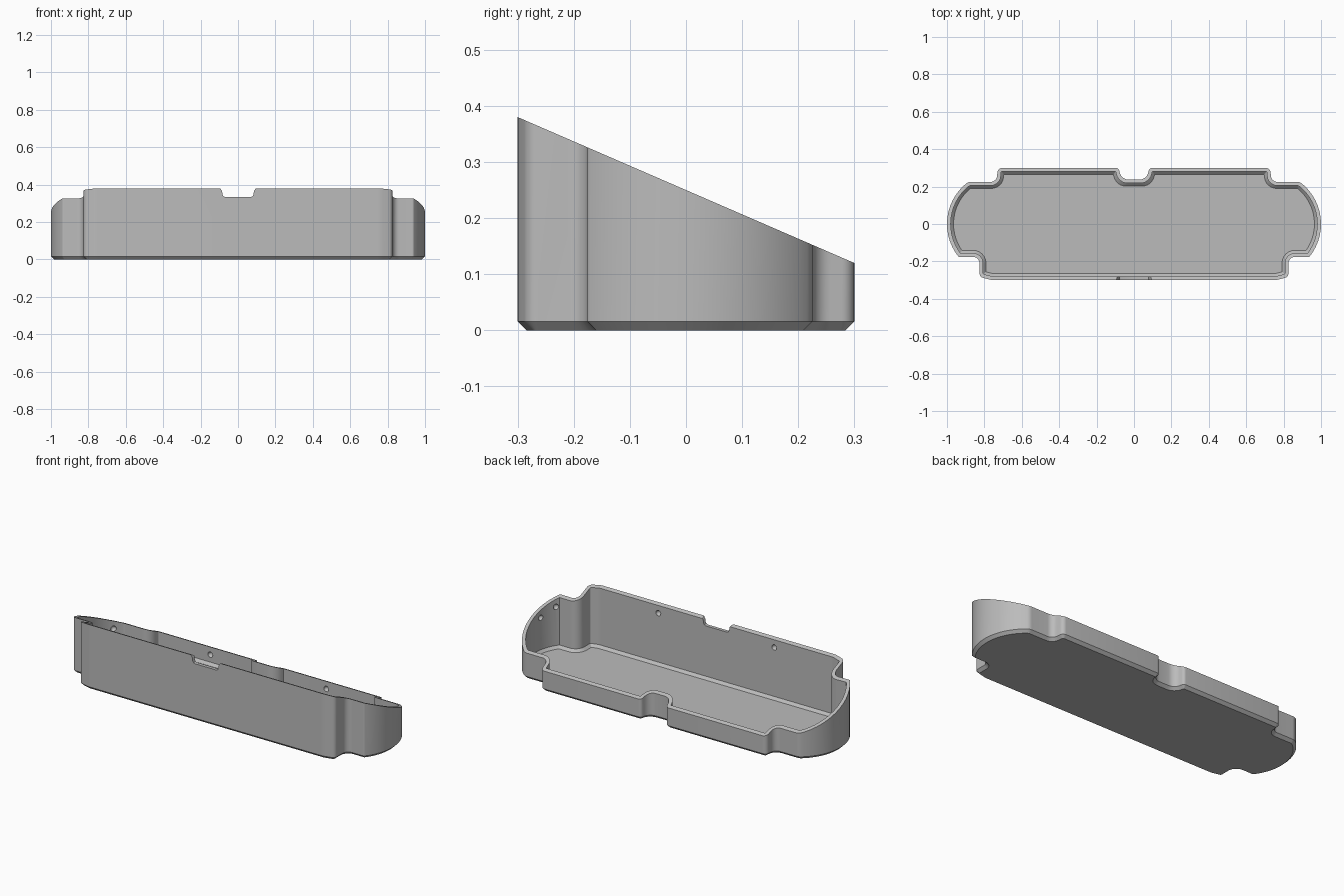
import bpy, bmesh, math
from mathutils import Vector

if "Cube" in bpy.data.objects:
    bpy.data.objects.remove(bpy.data.objects["Cube"])

grey = bpy.data.materials.new("plain_grey")
grey.diffuse_color = (0.5, 0.5, 0.5, 1)
grey.use_nodes = True
grey.node_tree.nodes["Principled BSDF"].inputs["Base Color"].default_value = grey.diffuse_color

# Control corners of the right half, front centre to back centre: x, y, fillet radius
half = [(0.76, -0.30, 0.12), (0.826, -0.283, 0.025), (0.826, -0.175, 0.035)]
for i in range(15):
    a = math.radians(-39 + i * 92.5 / 14)
    half.append((0.72 + 0.28 * math.cos(a), 0.28 * math.sin(a),
                 0.012 if i == 0 else 0.04 if i == 14 else 0))
half += [(0.735, 0.225, 0.035), (0.728, 0.30, 0.025),
         (0.082, 0.30, 0.018), (0.068, 0.238, 0.046)]
corners = half + [(-x, y, r) for x, y, r in reversed(half)]


def outline(d, steps=6):
    """Filleted outline moved inward by d; always the same point count."""
    pts = [Vector(c[:2]) for c in corners]
    n = len(pts)
    moved, turn = [], []
    for i in range(n):
        e1 = (pts[i] - pts[i - 1]).normalized()
        e2 = (pts[(i + 1) % n] - pts[i]).normalized()
        n1, n2 = Vector((-e1.y, e1.x)), Vector((-e2.y, e2.x))
        moved.append(pts[i] + (n1 + n2) * d / (1 + n1.dot(n2)))
        turn.append(e1.x * e2.y - e1.y * e2.x)
    ring = []
    for i in range(n):
        p, r = moved[i], corners[i][2]
        if r == 0:
            ring.append(p)
            continue
        r = max(r - d, 0.003) if turn[i] > 0 else r + d
        a, b = moved[i - 1] - p, moved[(i + 1) % n] - p
        ang = a.angle(b)
        t = min(r / math.tan(ang / 2), a.length * 0.8, b.length * 0.8)
        r = t * math.tan(ang / 2)
        bis = (a.normalized() + b.normalized()).normalized()
        c = p + bis * (r / math.sin(ang / 2))
        v1 = p + a.normalized() * t - c
        v2 = p + b.normalized() * t - c
        sweep = v1.angle_signed(v2)
        for k in range(steps + 1):
            s = -sweep * k / steps
            ring.append(c + Vector((v1.x * math.cos(s) - v1.y * math.sin(s),
                                    v1.x * math.sin(s) + v1.y * math.cos(s))))
    return ring


def rim(y):
    return 0.25 - 0.4333 * y


def make_object(name, bm):
    bmesh.ops.recalc_face_normals(bm, faces=bm.faces)
    me = bpy.data.meshes.new(name)
    bm.to_mesh(me)
    bm.free()
    me.materials.append(grey)
    ob = bpy.data.objects.new(name, me)
    bpy.context.collection.objects.link(ob)
    return ob


# Tray shell: bevelled base, wall, sloping rim, inner wall, bevelled floor
bm = bmesh.new()
rings = []
for inset, z in [(0.016, 0), (0, 0.016), (0, None), (0.02, None), (0.02, 0.04), (0.035, 0.025)]:
    rings.append([bm.verts.new((p.x, p.y, rim(p.y) if z is None else z)) for p in outline(inset)])
for lo, hi in zip(rings, rings[1:]):
    for i in range(len(lo)):
        j = (i + 1) % len(lo)
        bm.faces.new((lo[i], lo[j], hi[j], hi[i]))
bm.faces.new(rings[0])
bm.faces.new(rings[-1])
tray = make_object("tray", bm)

# Slot through the front rim
side = [(0.105, 0.43), (0.105, 0.385), (0.093, 0.378), (0.085, 0.365),
        (0.083, 0.348), (0.078, 0.338), (0.068, 0.334)]
prof = side + [(-x, z) for x, z in reversed(side)]
bm = bmesh.new()
face = bm.faces.new([bm.verts.new((x, -0.35, z)) for x, z in prof])
ext = bmesh.ops.extrude_face_region(bm, geom=[face])
bmesh.ops.translate(bm, vec=(0, 0.15, 0),
                    verts=[v for v in ext["geom"] if isinstance(v, bmesh.types.BMVert)])
cutters = [make_object("slot_cutter", bm)]

# Round dimples around the inner wall
spots = []
for s in (-1, 1):
    spots += [(s * 0.375, -0.28), (s * 0.375, 0.28)]
    for y in (-0.14, -0.05, 0.165):
        spots.append((s * (0.72 + math.sqrt(0.26 ** 2 - y * y)), y))
bm = bmesh.new()
for x, y in spots:
    m = bmesh.ops.create_uvsphere(bm, u_segments=16, v_segments=8, radius=0.016)
    bmesh.ops.translate(bm, vec=(x, y, rim(y) - 0.045), verts=m["verts"])
cutters.append(make_object("dimple_cutter", bm))

# Apply the cuts and remove the helpers
bpy.context.view_layer.objects.active = tray
tray.select_set(True)
for c in cutters:
    c.hide_render = True
    mod = tray.modifiers.new("cut", 'BOOLEAN')
    mod.operation = 'DIFFERENCE'
    mod.solver = 'EXACT'
    mod.object = c
    bpy.ops.object.modifier_apply(modifier=mod.name)
    bpy.data.objects.remove(c)
bpy.ops.object.shade_smooth_by_angle(angle=math.radians(30))
